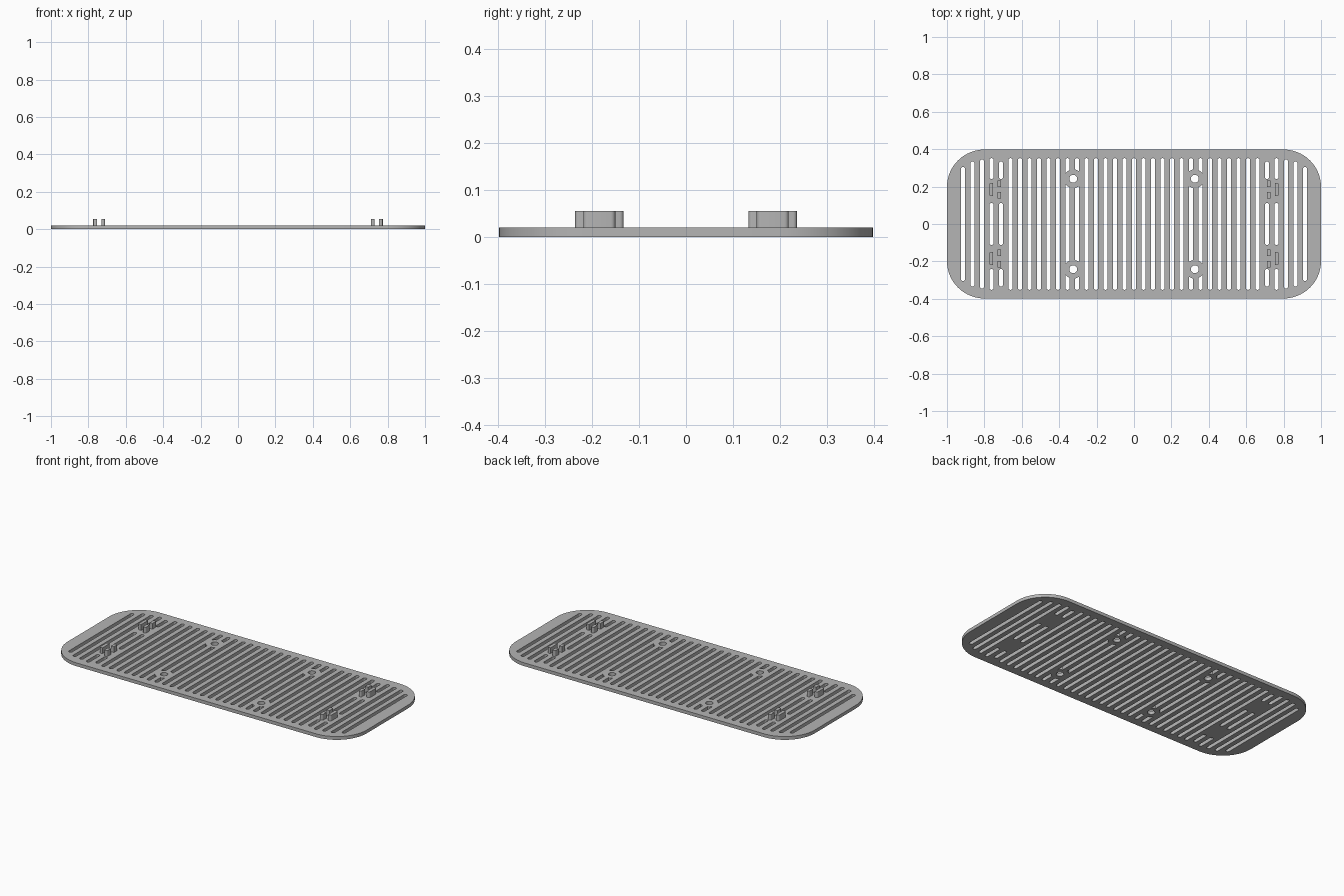
import bpy
import bmesh
from math import sin, cos, pi, sqrt

cube = bpy.data.objects.get("Cube")
if cube:
    bpy.data.objects.remove(cube)

THICK = 0.02      # plate thickness
PITCH = 0.0508    # slot spacing
HALF = 0.011      # half a slot's width
BOSS = 0.05       # solid ring around each screw hole
HOLE_X, HOLE_Y = 0.325, 0.242

grey = bpy.data.materials.new("grey")
grey.use_nodes = True
colour = (0.46, 0.46, 0.46, 1)
grey.diffuse_color = colour
grey.node_tree.nodes["Principled BSDF"].inputs["Base Color"].default_value = colour


def arc(cx, cy, r, start, end, steps):
    return [(cx + r * cos(start + (end - start) * i / steps),
             cy + r * sin(start + (end - start) * i / steps)) for i in range(steps + 1)]


def rounded_rect(cx, cy, hx, hy, radii, steps):
    """Outline with one radius per corner, counter-clockwise from +x +y."""
    pts = []
    for i, (sx, sy) in enumerate([(1, 1), (-1, 1), (-1, -1), (1, -1)]):
        r = radii[i]
        pts += arc(cx + sx * (hx - r), cy + sy * (hy - r), r, i * pi / 2, (i + 1) * pi / 2, steps)
    return pts


def slab(name, loops, z, height):
    """Extrude a flat outline, with any further loops as holes."""
    curve = bpy.data.curves.new(name, "CURVE")
    curve.dimensions = "2D"
    curve.fill_mode = "BOTH"
    curve.extrude = height / 2
    for pts in loops:
        spline = curve.splines.new("POLY")
        spline.points.add(len(pts) - 1)
        for point, (x, y) in zip(spline.points, pts):
            point.co = (x, y, 0, 1)
        spline.use_cyclic_u = True
    obj = bpy.data.objects.new(name, curve)
    bpy.context.collection.objects.link(obj)
    bpy.ops.object.select_all(action="DESELECT")
    obj.select_set(True)
    bpy.context.view_layer.objects.active = obj
    bpy.ops.object.convert(target="MESH")
    obj = bpy.context.object
    bm = bmesh.new()
    bm.from_mesh(obj.data)
    bmesh.ops.translate(bm, verts=bm.verts, vec=(0, 0, z + height / 2))
    bmesh.ops.remove_doubles(bm, verts=bm.verts, dist=0.00005)
    bmesh.ops.recalc_face_normals(bm, faces=bm.faces)
    bm.to_mesh(obj.data)
    bm.free()
    obj.data.materials.clear()
    obj.data.materials.append(grey)
    bpy.ops.object.shade_smooth_by_angle()
    return obj


def slot(x, low, high, boss_low=None, boss_high=None):
    """Slot with round ends, or ends that follow a screw boss."""
    def boss_end(cx, cy, side):
        xs = [x + HALF * (1 - i / 3) for i in range(7)]
        return [(px, cy + side * sqrt(BOSS ** 2 - (px - cx) ** 2)) for px in xs]
    top = boss_end(*boss_high, -1) if boss_high else arc(x, high - HALF, HALF, 0, pi, 8)
    bottom = boss_end(*boss_low, 1)[::-1] if boss_low else arc(x, low + HALF, HALF, pi, 2 * pi, 8)
    return top + bottom


# Plate outline, slots and screw holes
loops = [rounded_rect(0, 0, 1, 0.398, [0.2] * 4, 16)]
reach = {18: 0.305, 17: 0.335, 16: 0.345, 14: 0.335}
for n in range(-18, 19):
    x, k = n * PITCH, abs(n)
    end = reach.get(k, 0.352)
    side = 1 if n > 0 else -1
    if k in (14, 15):      # interrupted under the clips
        loops += [slot(x, -end, -0.24), slot(x, -0.112, 0.112), slot(x, 0.24, end)]
    elif k in (6, 7):      # interrupted by the screw bosses
        front, back = (side * HOLE_X, -HOLE_Y), (side * HOLE_X, HOLE_Y)
        loops += [slot(x, -end, 0, boss_high=front), slot(x, 0, 0, front, back),
                  slot(x, 0, end, boss_low=back)]
    else:
        loops.append(slot(x, -end, end))
for sx in (-1, 1):
    for sy in (-1, 1):
        loops.append(arc(sx * HOLE_X, sy * HOLE_Y, 0.021, 0, 2 * pi * 23 / 24, 23))
slab("slotted_plate", loops, 0, THICK)

# Clip posts: one long outer post facing two short inner posts
for sx, side in ((-1, "right"), (1, "left")):
    for sy, end in ((-1, "front"), (1, "back")):
        cy = sy * 0.1845
        outer = [0.009, 0.001, 0.001, 0.009] if sx > 0 else [0.001, 0.009, 0.009, 0.001]
        slab(f"outer_post_{end}_{side}",
             [rounded_rect(sx * 0.764, cy, 0.01, 0.034, outer, 4)], THICK - 0.001, 0.036)
        for dy, place in ((-0.033, "a"), (0.033, "b")):
            # rounded corners turn away from the pair
            far = [0.008 if (i < 2) == (dy > 0) else 0.001 for i in range(4)]
            slab(f"inner_post_{end}_{side}_{place}",
                 [rounded_rect(sx * 0.721, cy + dy, 0.01, 0.0185, far, 4)], THICK - 0.001, 0.036)
